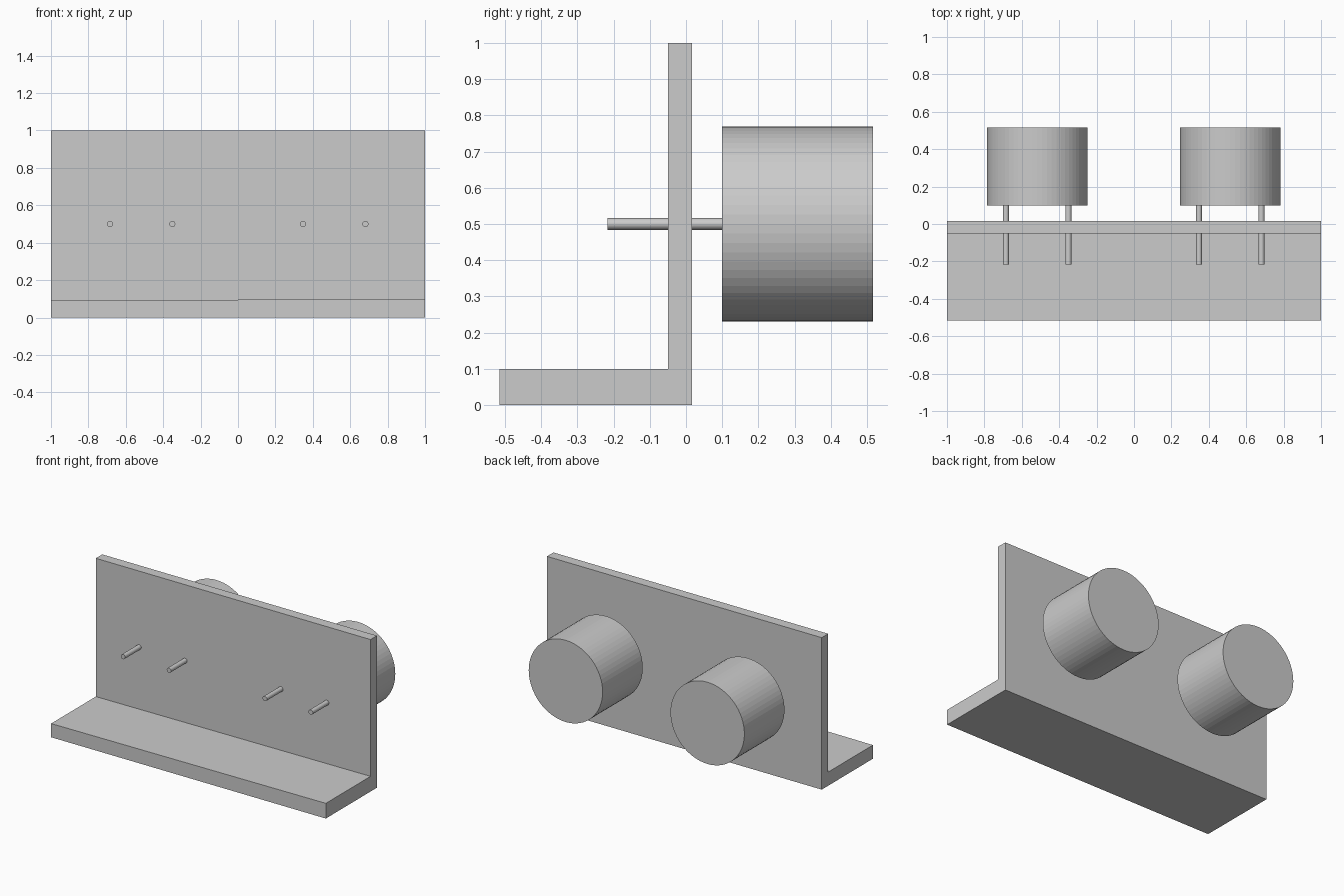
import bpy, bmesh
from math import pi

if "Cube" in bpy.data.objects:
    bpy.data.objects.remove(bpy.data.objects["Cube"])


def rod(name, x, y0, y1, radius, sides):
    """Cylinder running along y, centred at height 0.5."""
    bpy.ops.mesh.primitive_cylinder_add(vertices=sides, radius=radius, depth=y1 - y0,
                                        location=(x, (y0 + y1) / 2, 0.5),
                                        rotation=(pi / 2, 0, 0))
    bpy.context.object.name = name


# L-shaped bracket: side profile (y, z) bridged between its two ends;
# the shelf is slightly thinner at the left end
def profile(shelf):
    return [(-0.515, 0), (0.017, 0), (0.017, 1), (-0.05, 1), (-0.05, shelf), (-0.515, shelf)]


bm = bmesh.new()
left = [bm.verts.new((-1, y, z)) for y, z in profile(0.09)]
right = [bm.verts.new((1, y, z)) for y, z in profile(0.10)]
bm.faces.new(left)
bm.faces.new(right)
for i in range(6):
    j = (i + 1) % 6
    bm.faces.new((left[i], left[j], right[j], right[i]))
bmesh.ops.recalc_face_normals(bm, faces=bm.faces)
mesh = bpy.data.meshes.new("bracket")
bm.to_mesh(mesh)
bm.free()
bpy.context.collection.objects.link(bpy.data.objects.new("bracket", mesh))

# Two drums on the back, each carried by two pins through the plate
for side, x in (("left", -0.518), ("right", 0.514)):
    rod(side + "_drum", x, 0.10, 0.517, 0.269, 64)
    rod(side + "_pin_a", x - 0.167, -0.217, 0.10, 0.016, 32)
    rod(side + "_pin_b", x + 0.167, -0.217, 0.10, 0.016, 32)
